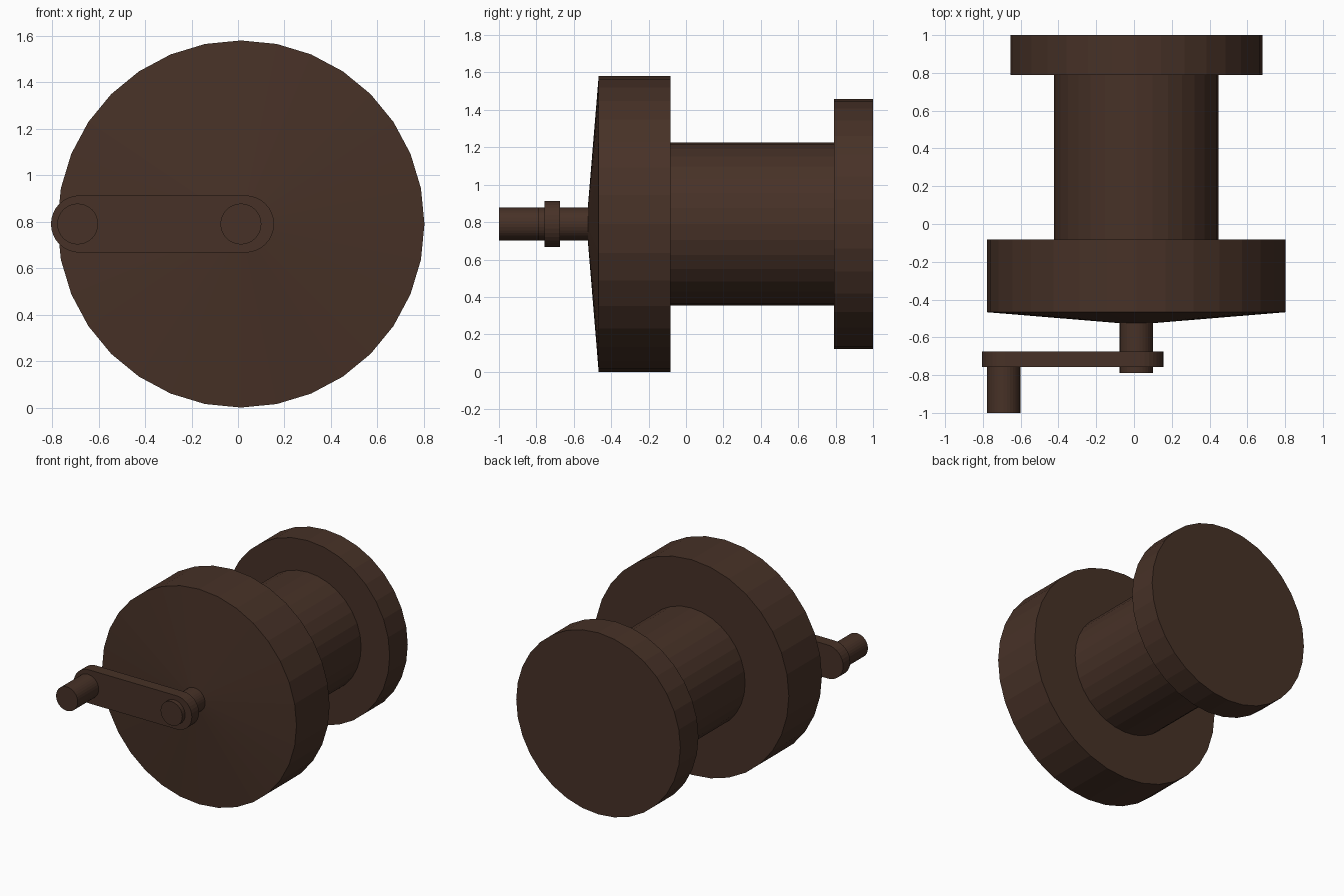
import bpy, math

if "Cube" in bpy.data.objects:
    bpy.data.objects.remove(bpy.data.objects["Cube"])

brown = bpy.data.materials.new("dark brown")
brown.diffuse_color = (0.063, 0.031, 0.020, 1)
brown.use_nodes = True
brown.node_tree.nodes["Principled BSDF"].inputs["Base Color"].default_value = brown.diffuse_color

CX, CZ = 0.0125, 0.79   # axis of the reel
PIN_X = -0.69           # axis of the crank handle
SIDES = 32


def make_object(name, verts, faces):
    mesh = bpy.data.meshes.new(name)
    mesh.from_pydata(verts, [], faces)
    mesh.materials.append(brown)
    obj = bpy.data.objects.new(name, mesh)
    bpy.context.collection.objects.link(obj)
    return obj


def loft(name, rings):
    """Join equal-length rings (ordered front to back) and cap both ends."""
    n = len(rings[0])
    verts = [v for ring in rings for v in ring]
    faces = [tuple(range(n)),
             tuple(reversed(range(len(verts) - n, len(verts))))]
    for r in range(len(rings) - 1):
        for i in range(n):
            j = (i + 1) % n
            a, b = r * n, (r + 1) * n
            faces.append((a + j, a + i, b + i, b + j))
    return make_object(name, verts, faces)


def turned(name, profile, cx=CX):
    """Turn (y, radius) pairs around an axis along y."""
    angles = [2 * math.pi * i / SIDES for i in range(SIDES)]
    return loft(name, [[(cx + r * math.cos(a), y, CZ + r * math.sin(a))
                        for a in angles] for y, r in profile])


# Reel: front housing with shallow cone, drum and rear flange in one turning
turned("reel_body", [(-0.525, 0.088), (-0.467, 0.79), (-0.083, 0.79),
                     (-0.083, 0.435), (0.79, 0.435), (0.79, 0.667),
                     (1.0, 0.667)])

# Crank shaft and handle
turned("crank_shaft", [(-0.79, 0.088), (-0.52, 0.088)])
turned("crank_handle", [(-1.0, 0.088), (-0.755, 0.088)], PIN_X)

# Crank arm: flat bar with rounded ends
R = 0.123
outline = []
for cx, start in ((0.032, -math.pi / 2), (-0.682, math.pi / 2)):
    for i in range(17):
        a = start + math.pi * i / 16
        outline.append((cx + R * math.cos(a), CZ + R * math.sin(a)))
loft("crank_arm", [[(x, y, z) for x, z in outline] for y in (-0.757, -0.674)])
